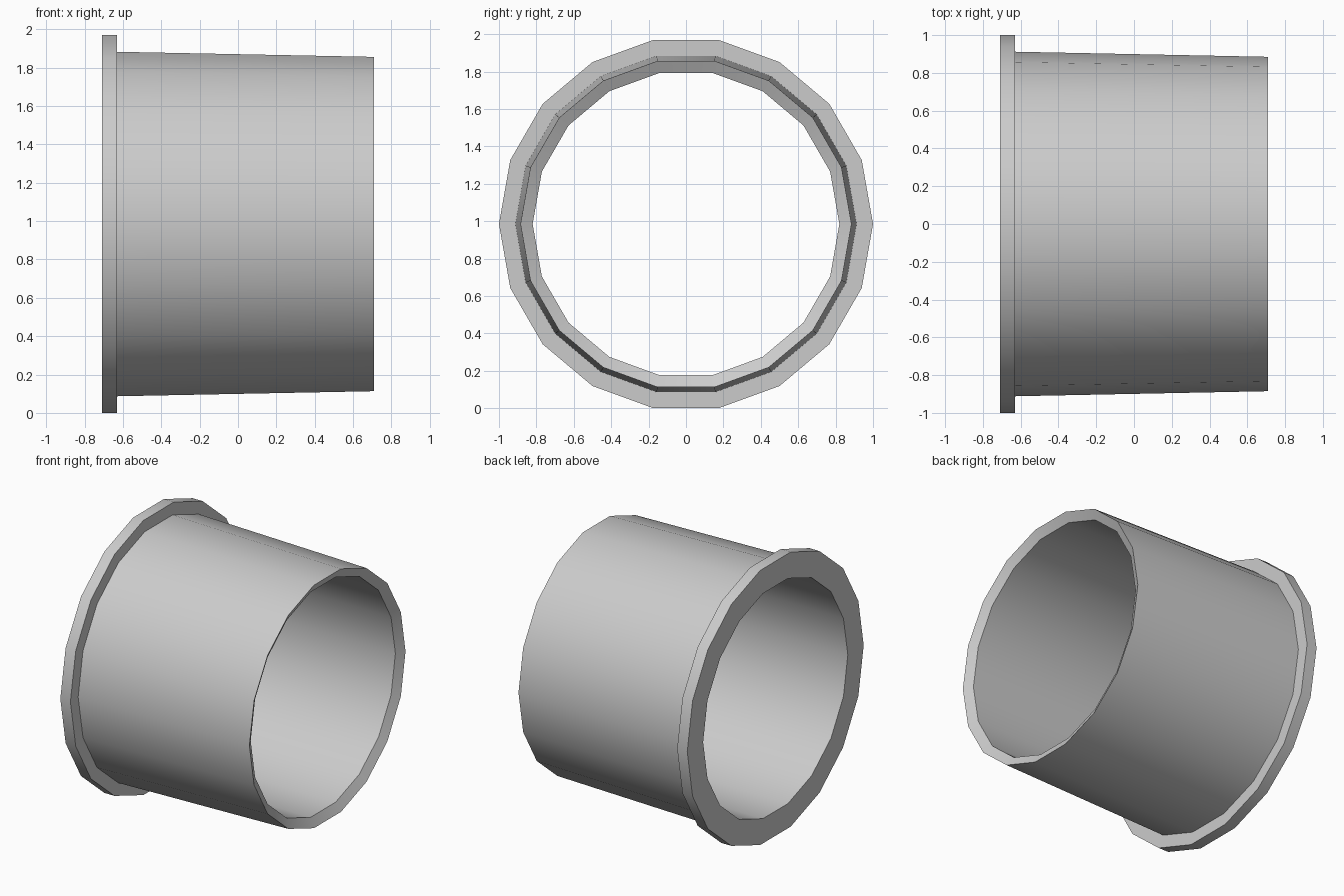
import bpy, bmesh, math
from mathutils import Matrix, Vector

cube = bpy.data.objects.get("Cube")
if cube:
    bpy.data.objects.remove(cube, do_unlink=True)

SIDES = 18
AXIS_HEIGHT = math.cos(math.pi / SIDES)  # flat side of the flange rests on z = 0

grey = bpy.data.materials.new("plain_grey")
grey.use_nodes = True
colour = (0.6, 0.6, 0.6, 1)
grey.diffuse_color = colour
grey.node_tree.nodes["Principled BSDF"].inputs["Base Color"].default_value = colour


def lathe(name, profile):
    """Revolve a closed (x, radius) profile about the x axis."""
    bm = bmesh.new()
    rings = []
    for i in range(SIDES):
        turn = Matrix.Rotation(math.tau * i / SIDES, 3, 'X')
        rings.append([bm.verts.new(turn @ Vector((x, r, 0))) for x, r in profile])
    for i, ring in enumerate(rings):
        following = rings[(i + 1) % SIDES]
        for j in range(len(profile)):
            k = (j + 1) % len(profile)
            bm.faces.new((ring[j], ring[k], following[k], following[j]))
    bmesh.ops.recalc_face_normals(bm, faces=bm.faces)
    mesh = bpy.data.meshes.new(name)
    bm.to_mesh(mesh)
    bm.free()
    mesh.materials.append(grey)
    obj = bpy.data.objects.new(name, mesh)
    obj.location.z = AXIS_HEIGHT
    bpy.context.collection.objects.link(obj)
    bpy.ops.object.select_all(action='DESELECT')
    obj.select_set(True)
    bpy.context.view_layer.objects.active = obj
    bpy.ops.object.shade_smooth_by_angle(angle=math.radians(30))
    return obj


# Flanged sleeve: straight bore, stepped flange, tapered wall, chamfered mouth
lathe("flanged_sleeve", [
    (-0.71, 0.82), (-0.71, 1.0), (-0.63, 1.0), (-0.63, 0.912),
    (0.71, 0.885), (0.675, 0.82),
])
